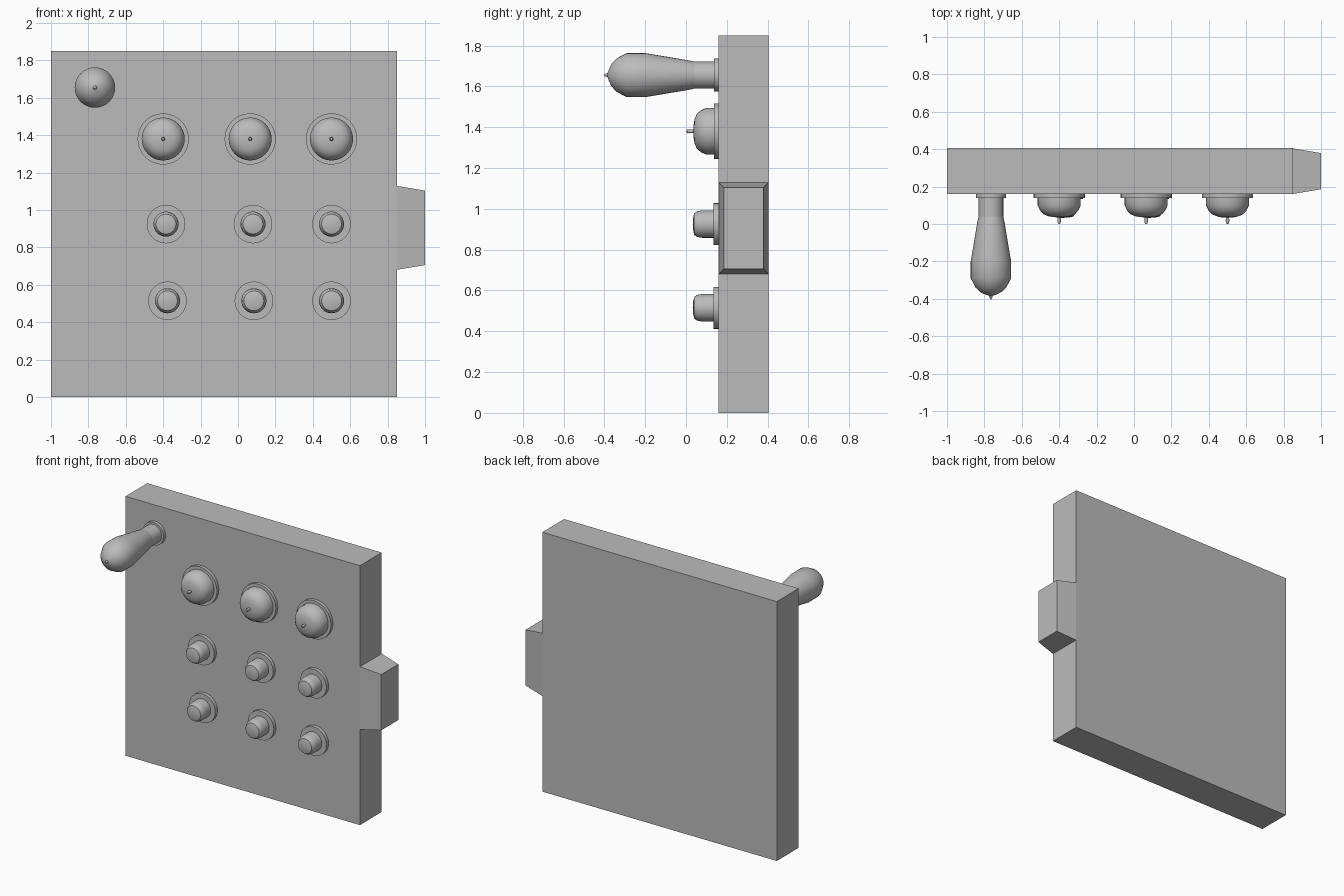
import bpy, bmesh, math
from mathutils import Vector

cube = bpy.data.objects.get("Cube")
if cube:
    bpy.data.objects.remove(cube, do_unlink=True)

grey = bpy.data.materials.new("plain grey")
grey.use_nodes = True
COLOR = (0.5, 0.5, 0.5, 1)
grey.diffuse_color = COLOR
grey.node_tree.nodes["Principled BSDF"].inputs["Base Color"].default_value = COLOR

FACE = 0.16   # front plane of the panel
BACK = 0.405


def finish(name, bm, smooth=False):
    bmesh.ops.recalc_face_normals(bm, faces=bm.faces)
    mesh = bpy.data.meshes.new(name)
    bm.to_mesh(mesh)
    bm.free()
    mesh.materials.append(grey)
    obj = bpy.data.objects.new(name, mesh)
    bpy.context.collection.objects.link(obj)
    if smooth:
        bpy.ops.object.select_all(action='DESELECT')
        obj.select_set(True)
        bpy.context.view_layer.objects.active = obj
        bpy.ops.object.shade_smooth_by_angle(angle=math.radians(40))
    return obj


def box(name, lo, hi):
    bm = bmesh.new()
    bmesh.ops.create_cube(bm, size=1)
    lo, hi = Vector(lo), Vector(hi)
    for v in bm.verts:
        v.co = (lo + hi) / 2 + v.co * (hi - lo)
    return finish(name, bm)


def turned(name, x, z, profile, segments=32):
    """Spin (radius, y) pairs around an axis running front to back."""
    bm = bmesh.new()
    verts = [bm.verts.new((x + r, y, z)) for r, y in profile]
    edges = [bm.edges.new(pair) for pair in zip(verts, verts[1:])]
    bmesh.ops.spin(bm, geom=verts + edges, cent=(x, 0, z), axis=(0, 1, 0),
                   angle=math.tau, steps=segments)
    bmesh.ops.remove_doubles(bm, verts=bm.verts, dist=0.0005)
    return finish(name, bm, smooth=True)


def flange(name, x, z, radius, front):
    turned(name, x, z, [(0, FACE + 0.005), (radius, FACE + 0.005),
                        (radius, front), (0, front)])


# Door panel
box("panel", (-1, FACE, 0), (0.85, BACK, 1.85))

# Tapered latch on the side edge
bm = bmesh.new()
rings = []
for x, inset in ((0.845, 0), (1, 0.026)):
    y0, y1, z0, z1 = FACE + inset, BACK - inset, 0.68 + inset, 1.13 - inset
    rings.append([bm.verts.new((x, y, z))
                  for y, z in ((y0, z0), (y1, z0), (y1, z1), (y0, z1))])
for ring in rings:
    bm.faces.new(ring)
for i in range(4):
    j = (i + 1) % 4
    bm.faces.new((rings[0][i], rings[0][j], rings[1][j], rings[1][i]))
finish("latch", bm)

# Pear-shaped handle
hx, hz = -0.765, 1.655
flange("handle_flange", hx, hz, 0.081, 0.138)
turned("handle_stem", hx, hz, [(0, 0.14), (0.066, 0.14), (0.066, 0.03), (0, 0.03)])
turned("handle_grip", hx, hz, [
    (0, 0.04), (0.066, 0.04), (0.073, 0.01), (0.086, -0.07), (0.108, -0.2),
    (0.108, -0.29), (0.082, -0.34), (0.055, -0.365), (0.03, -0.377),
    (0.01, -0.384), (0.006, -0.397), (0, -0.405)])

# Domed knobs with a small nub
for i, x in enumerate((-0.4, 0.065, 0.5), 1):
    flange(f"dome_flange_{i}", x, 1.38, 0.137, 0.138)
    turned(f"dome_knob_{i}", x, 1.38, [
        (0, 0.14), (0.115, 0.14), (0.115, 0.1), (0.102, 0.072), (0.085, 0.053),
        (0.06, 0.042), (0.03, 0.037), (0, 0.035)])
    turned(f"dome_nub_{i}", x, 1.38, [
        (0, 0.04), (0.008, 0.04), (0.01, 0.018), (0.007, 0.004), (0, 0)], 16)

# Two rows of small push buttons
for row, (z, xs) in enumerate(((0.925, (-0.385, 0.08, 0.5)),
                               (0.515, (-0.377, 0.085, 0.5))), 1):
    for i, x in enumerate(xs, 1):
        flange(f"button_flange_{row}_{i}", x, z, 0.103, 0.135)
        turned(f"button_{row}_{i}", x, z, [
            (0, 0.14), (0.067, 0.14), (0.067, 0.078), (0.063, 0.055),
            (0.053, 0.04), (0.03, 0.035), (0, 0.033)])
